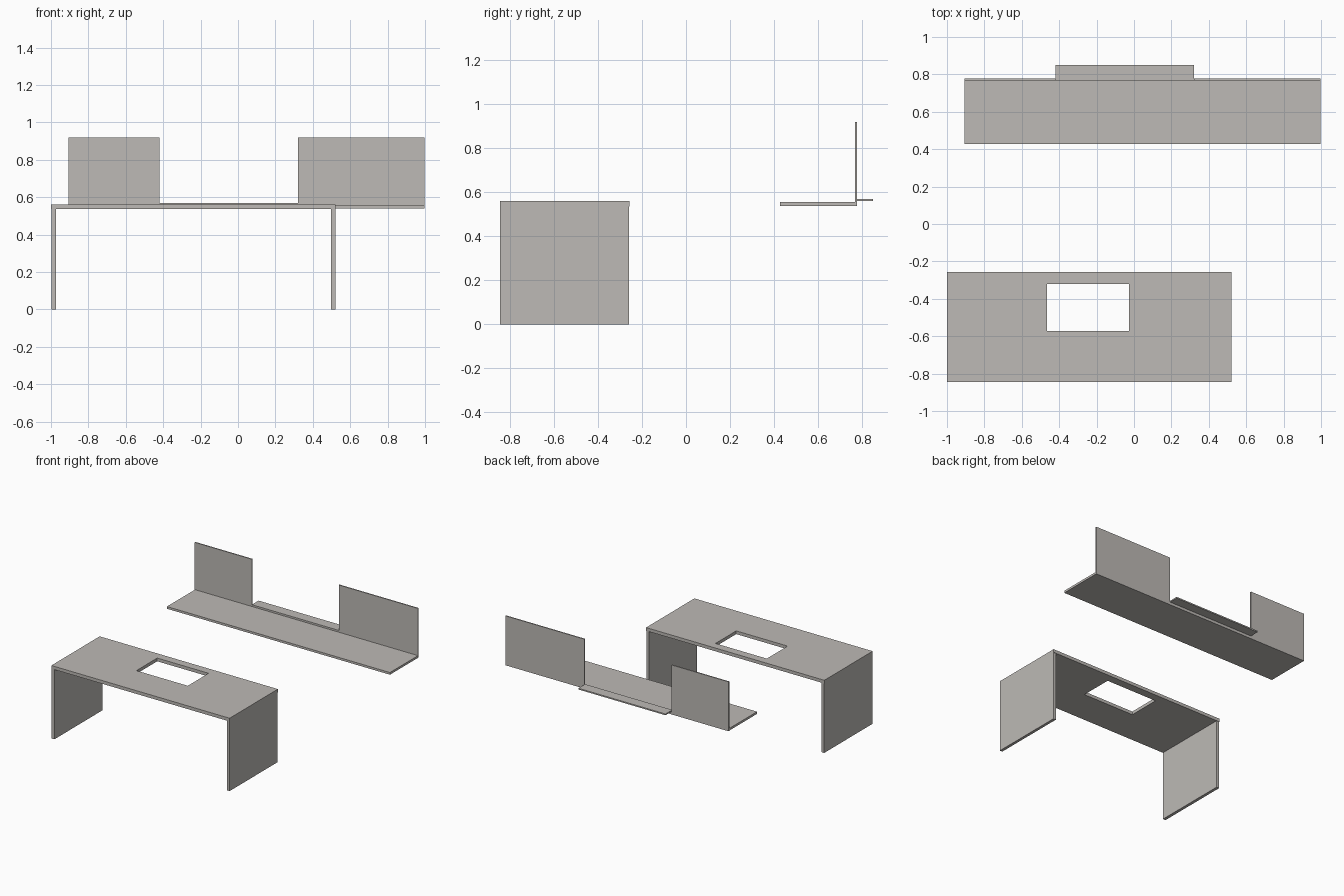
import bpy
import bmesh
from mathutils import Vector

if "Cube" in bpy.data.objects:
    bpy.data.objects.remove(bpy.data.objects["Cube"], do_unlink=True)

# One warm grey for everything
GREY = (0.51, 0.49, 0.465, 1)
grey = bpy.data.materials.new("warm_grey")
grey.use_nodes = True
grey.diffuse_color = GREY
grey.node_tree.nodes["Principled BSDF"].inputs["Base Color"].default_value = GREY


def finish(name, bm):
    bmesh.ops.recalc_face_normals(bm, faces=bm.faces)
    mesh = bpy.data.meshes.new(name)
    bm.to_mesh(mesh)
    bm.free()
    mesh.materials.append(grey)
    obj = bpy.data.objects.new(name, mesh)
    bpy.context.collection.objects.link(obj)
    return obj


def extrude(bm, offset):
    """Thicken the flat faces in bm into a closed solid."""
    new = bmesh.ops.extrude_face_region(bm, geom=bm.faces[:], use_keep_orig=True)
    verts = [g for g in new["geom"] if isinstance(g, bmesh.types.BMVert)]
    bmesh.ops.translate(bm, verts=verts, vec=Vector(offset))


def box(name, x, y, z):
    bm = bmesh.new()
    bmesh.ops.create_cube(bm, size=1)
    for v in bm.verts:
        v.co = [span[0] if c < 0 else span[1] for c, span in zip(v.co, (x, y, z))]
    return finish(name, bm)


def rectangle(bm, x, y, z):
    corners = ((x[0], y[0]), (x[1], y[0]), (x[1], y[1]), (x[0], y[1]))
    return [bm.verts.new((a, b, z)) for a, b in corners]


# Front counter top with a rectangular opening
COUNTER_X, COUNTER_Y = (-1, 0.52), (-0.845, -0.257)
bm = bmesh.new()
outer = rectangle(bm, COUNTER_X, COUNTER_Y, 0.537)
inner = rectangle(bm, (-0.465, -0.027), (-0.573, -0.32), 0.537)
for i in range(4):
    j = (i + 1) % 4
    bm.faces.new((outer[i], outer[j], inner[j], inner[i]))
extrude(bm, (0, 0, 0.025))
finish("counter_top", bm)

# Counter end panels
for name, x in (("counter_right_leg", (-0.997, -0.974)), ("counter_left_leg", (0.498, 0.52))):
    box(name, x, (-0.845, -0.26), (0, 0.537))

# Rear counter
box("rear_counter_top", (-0.905, 0.997), (0.427, 0.768), (0.539, 0.556))

# Rear wall with a wide serving gap, drawn as one outline
bm = bmesh.new()
BASE, SILL, TOP = 0.539, 0.56, 0.92
outline = ((-0.907, BASE), (0.997, BASE), (0.997, TOP), (0.322, TOP),
           (0.322, SILL), (-0.42, SILL), (-0.42, TOP), (-0.907, TOP))
bm.faces.new([bm.verts.new((x, 0.768, z)) for x, z in outline])
extrude(bm, (0, 0.009, 0))
finish("rear_wall", bm)

# Narrow ledge in the serving gap
box("serving_ledge", (-0.42, 0.322), (0.768, 0.85), (0.56, 0.57))
